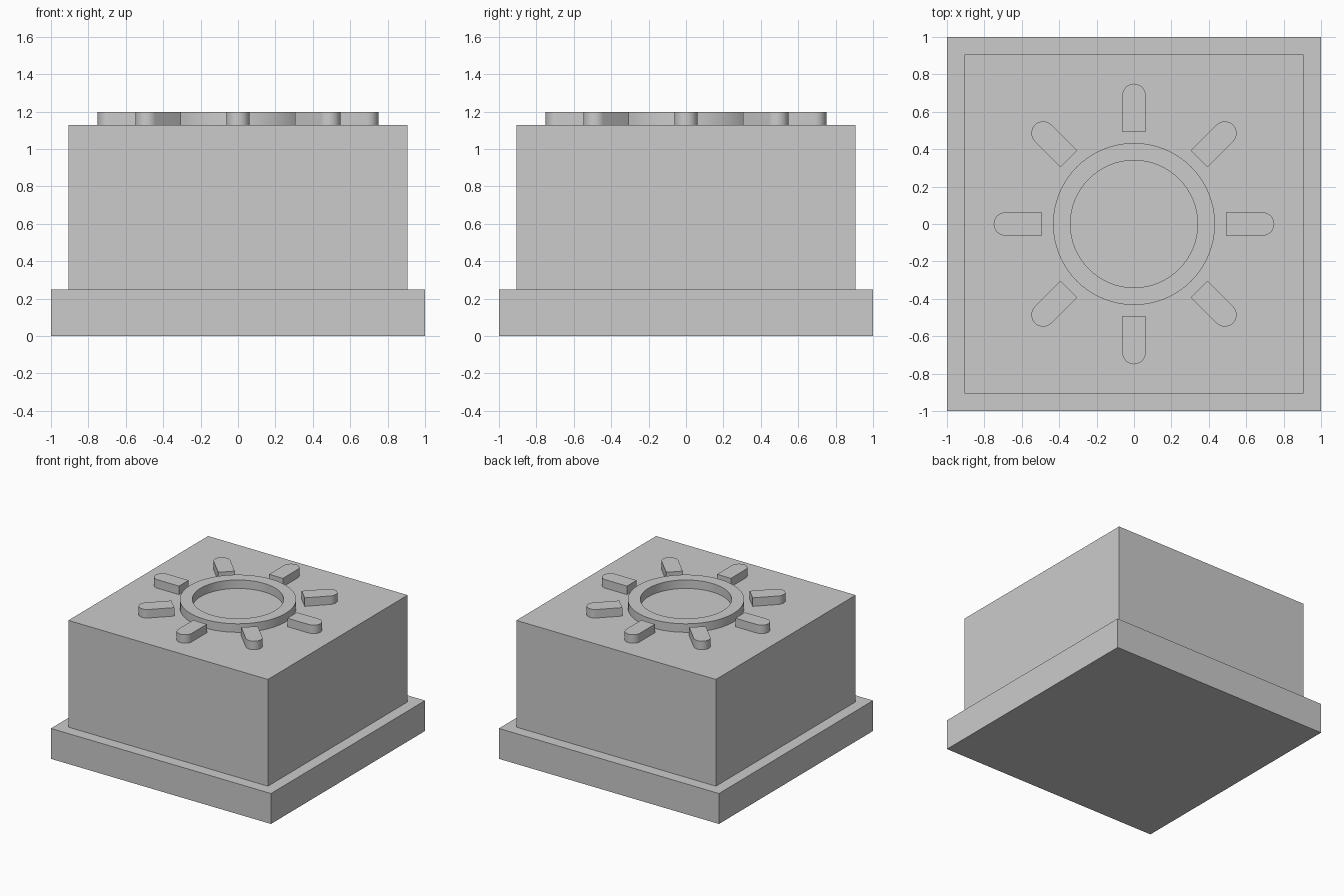
import bpy, bmesh, math

if "Cube" in bpy.data.objects:
    bpy.data.objects.remove(bpy.data.objects["Cube"])

grey = bpy.data.materials.new("plain_grey")
grey.diffuse_color = (0.6, 0.6, 0.6, 1)
grey.use_nodes = True
grey.node_tree.nodes["Principled BSDF"].inputs["Base Color"].default_value = grey.diffuse_color

BASE_TOP, BODY_TOP, RELIEF_TOP = 0.25, 1.127, 1.197


def finish(name, bm, smooth=False):
    bmesh.ops.recalc_face_normals(bm, faces=bm.faces)
    mesh = bpy.data.meshes.new(name)
    bm.to_mesh(mesh)
    bm.free()
    mesh.materials.append(grey)
    ob = bpy.data.objects.new(name, mesh)
    bpy.context.collection.objects.link(ob)
    if smooth:
        bpy.ops.object.select_all(action='DESELECT')
        ob.select_set(True)
        bpy.context.view_layer.objects.active = ob
        bpy.ops.object.shade_smooth_by_angle(angle=math.radians(30))
    return ob


def prism(name, outline, z0, z1, smooth=False):
    bm = bmesh.new()
    low = [bm.verts.new((x, y, z0)) for x, y in outline]
    high = [bm.verts.new((x, y, z1)) for x, y in outline]
    bm.faces.new(low)
    bm.faces.new(high)
    n = len(outline)
    for i in range(n):
        j = (i + 1) % n
        bm.faces.new((low[i], low[j], high[j], high[i]))
    return finish(name, bm, smooth)


def square(h):
    return [(-h, -h), (h, -h), (h, h), (-h, h)]


# Wide plinth and the block standing on it
prism("base_plinth", square(1.0), 0, BASE_TOP)
prism("main_block", square(0.907), BASE_TOP, BODY_TOP)

# Raised sun ring: rectangular section swept around the centre
bm = bmesh.new()
N = 64
section = [(0.34, BODY_TOP), (0.433, BODY_TOP), (0.433, RELIEF_TOP), (0.34, RELIEF_TOP)]
rings = []
for i in range(N):
    a = 2 * math.pi * i / N
    rings.append([bm.verts.new((r * math.cos(a), r * math.sin(a), z)) for r, z in section])
for i in range(N):
    p, q = rings[i], rings[(i + 1) % N]
    for k in range(1, 4):
        m = (k + 1) % 4
        bm.faces.new((p[k], q[k], q[m], p[m]))
finish("sun_ring", bm, True)

# Eight rays: square inner end, rounded outer end
W, INNER, OUTER = 0.0625, 0.493, 0.75
ray = [(INNER, -W)]
for i in range(17):
    t = -math.pi / 2 + math.pi * i / 16
    ray.append((OUTER - W + W * math.cos(t), W * math.sin(t)))
ray.append((INNER, W))
for i in range(8):
    a = i * math.pi / 4
    c, s = math.cos(a), math.sin(a)
    prism(f"sun_ray_{i + 1}", [(x * c - y * s, x * s + y * c) for x, y in ray],
          BODY_TOP, RELIEF_TOP, True)
